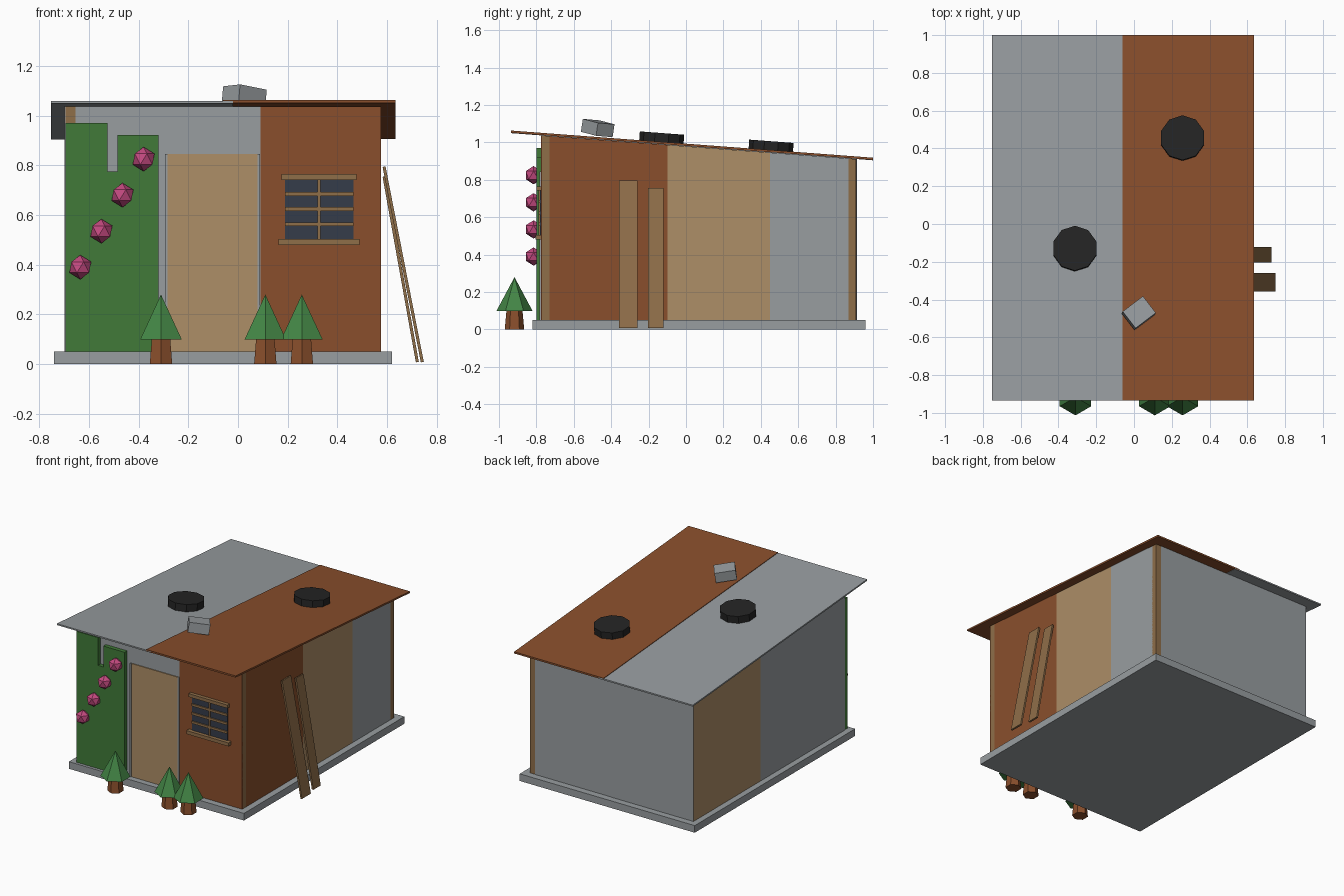
import bpy, bmesh, math
from mathutils import Matrix, Vector

cube = bpy.data.objects.get("Cube")
if cube:
    bpy.data.objects.remove(cube, do_unlink=True)


def material(name, hexcode):
    srgb = [int(hexcode[i:i + 2], 16) / 255 for i in (0, 2, 4)]
    col = [c / 12.92 if c < 0.04 else ((c + 0.055) / 1.055) ** 2.4 for c in srgb] + [1]
    m = bpy.data.materials.new(name)
    m.use_nodes = True
    m.diffuse_color = col
    m.node_tree.nodes["Principled BSDF"].inputs["Base Color"].default_value = col
    return m


GREY = material("galvanised grey", "989da0")
RUST = material("rust brown", "8a4f2c")
TAN = material("plywood tan", "ad8e67")
WOOD = material("weathered wood", "8f6e49")
IVY = material("ivy green", "417a38")
LEAF = material("leaf green", "438545")
PINK = material("flower pink", "c44a80")
TYRE = material("tyre black", "242424")
GLASS = material("dark glass", "353c4a")


def finish(name, bm, mat):
    bmesh.ops.recalc_face_normals(bm, faces=bm.faces)
    mesh = bpy.data.meshes.new(name)
    bm.to_mesh(mesh)
    bm.free()
    mesh.materials.append(mat)
    ob = bpy.data.objects.new(name, mesh)
    bpy.context.scene.collection.objects.link(ob)
    return ob


def under_roof(y):
    return 1.05 - 0.075 * (y + 0.94)


def above_roof(offset):
    return lambda y: under_roof(y) + offset


def box(name, mat, xs, ys, zs):
    """Box between limits; a z limit may be a function of y for sloping faces."""
    bm = bmesh.new()
    bmesh.ops.create_cube(bm, size=1)
    for v in bm.verts:
        x, y, z = (lim[int(c > 0)] for lim, c in zip((xs, ys, zs), v.co))
        v.co = (x, y, z(y) if callable(z) else z)
    return finish(name, bm, mat)


def cone(name, mat, sides, r1, r2, height, place):
    bm = bmesh.new()
    bmesh.ops.create_cone(bm, cap_ends=True, segments=sides, radius1=r1,
                          radius2=r2, depth=height, matrix=place)
    bmesh.ops.remove_doubles(bm, verts=bm.verts, dist=1e-5)
    return finish(name, bm, mat)


def wall(name, mat, xs, ys):
    return box(name, mat, xs, ys, (0.05, under_roof))


# Foundation and corner posts
box("foundation", GREY, (-0.74, 0.62), (-0.82, 0.96), (0, 0.05))
for px, side in ((-0.695, "left"), (0.535, "right")):
    for py, end in ((-0.77, "front"), (0.87, "back")):
        wall(f"{end}_{side}_post", WOOD, (px, px + 0.04), (py, py + 0.04))

# Wall panels
wall("right_wall_rust", RUST, (0.555, 0.575), (-0.735, -0.1))
wall("right_wall_plywood", TAN, (0.555, 0.575), (-0.1, 0.45))
wall("right_wall_metal", GREY, (0.555, 0.575), (0.45, 0.875))
wall("left_wall_metal", GREY, (-0.698, -0.685), (-0.77, 0.17))
wall("left_wall_plywood", TAN, (-0.698, -0.685), (0.17, 0.912))
wall("back_wall_left", GREY, (-0.697, -0.06), (0.9, 0.914))
wall("back_wall_right", GREY, (-0.06, 0.535), (0.9, 0.912))
wall("front_wall_metal", GREY, (-0.655, 0.09), (-0.772, -0.75))
wall("front_wall_rust", RUST, (0.09, 0.575), (-0.775, -0.765))

# Door with thin jambs
box("door", TAN, (-0.283, 0.078), (-0.778, -0.765), (0.05, 0.845))
for jx in (-0.294, 0.079):
    box("door_jamb", GREY, (jx, jx + 0.01), (-0.782, -0.765), (0.05, 0.845))

# Roof sheets, the rusty one overlapping the other
box("roof_metal", GREY, (-0.753, -0.02), (-0.935, 1), (under_roof, above_roof(0.01)))
box("roof_rust", RUST, (-0.06, 0.635), (-0.935, 1), (above_roof(0.002), above_roof(0.014)))

# Window
box("window_glass", GLASS, (0.19, 0.465), (-0.78, -0.77), (0.5, 0.745))
box("window_head", WOOD, (0.175, 0.478), (-0.8, -0.77), (0.742, 0.765))
box("window_sill", WOOD, (0.163, 0.49), (-0.805, -0.77), (0.48, 0.504))
box("window_mullion", WOOD, (0.321, 0.333), (-0.788, -0.77), (0.5, 0.745))
for bz in (0.563, 0.624, 0.685):
    box("window_bar", WOOD, (0.19, 0.465), (-0.788, -0.77), (bz - 0.008, bz + 0.008))

# Ivy sheet with a notch, extruded from its outline
outline = [(-0.695, 0.05), (-0.32, 0.05), (-0.32, 0.922), (-0.486, 0.922),
           (-0.486, 0.775), (-0.526, 0.775), (-0.526, 0.97), (-0.695, 0.97)]
bm = bmesh.new()
face = bm.faces.new([bm.verts.new((x, -0.8, z)) for x, z in outline])
ext = bmesh.ops.extrude_face_region(bm, geom=[face])
moved = [g for g in ext["geom"] if isinstance(g, bmesh.types.BMVert)]
bmesh.ops.translate(bm, verts=moved, vec=(0, 0.028, 0))
finish("ivy", bm, IVY)

# Flowers climbing along a diagonal
for i in range(4):
    bm = bmesh.new()
    spot = Vector((-0.635 + 0.085 * i, -0.815, 0.39 + 0.145 * i))
    bmesh.ops.create_icosphere(bm, subdivisions=1, radius=0.049,
                               matrix=Matrix.Translation(spot))
    finish("flower", bm, PINK)

# Small trees
for tx in (-0.31, 0.11, 0.257):
    cone("tree_trunk", RUST, 6, 0.052, 0.042, 0.11, Matrix.Translation((tx, -0.917, 0.055)))
    cone("tree_crown", LEAF, 6, 0.096, 0, 0.18, Matrix.Translation((tx, -0.917, 0.19)))

# Tyres lying on the slope
slope = Matrix.Rotation(-math.atan(0.075), 4, "X")
for tx, ty in ((-0.313, -0.13), (0.257, 0.455)):
    spot = Matrix.Translation((tx, ty, under_roof(ty) + 0.036))
    cone("roof_tyre", TYRE, 10, 0.119, 0.119, 0.05, spot @ slope)

# Loose block on the roof
block = box("roof_block", GREY, (-0.068, 0.068), (-0.056, 0.056), (-0.035, 0.035))
block.location = (0.025, -0.472, 1.077)
block.rotation_euler = (math.radians(-4), math.radians(9), math.radians(37))

# Planks leaning on the right wall
for py, width, top, foot in ((-0.308, 0.098, 0.795, 0.742), (-0.162, 0.082, 0.755, 0.722)):
    head = Vector((0.588, py, top))
    base = Vector((foot, py, 0.008))
    length = (head - base).length
    plank = box("leaning_plank", WOOD, (-0.006, 0.006), (-width / 2, width / 2),
                (-length / 2, length / 2))
    plank.location = (head + base) / 2
    plank.rotation_euler.y = math.atan2(head.x - base.x, head.z - base.z)
